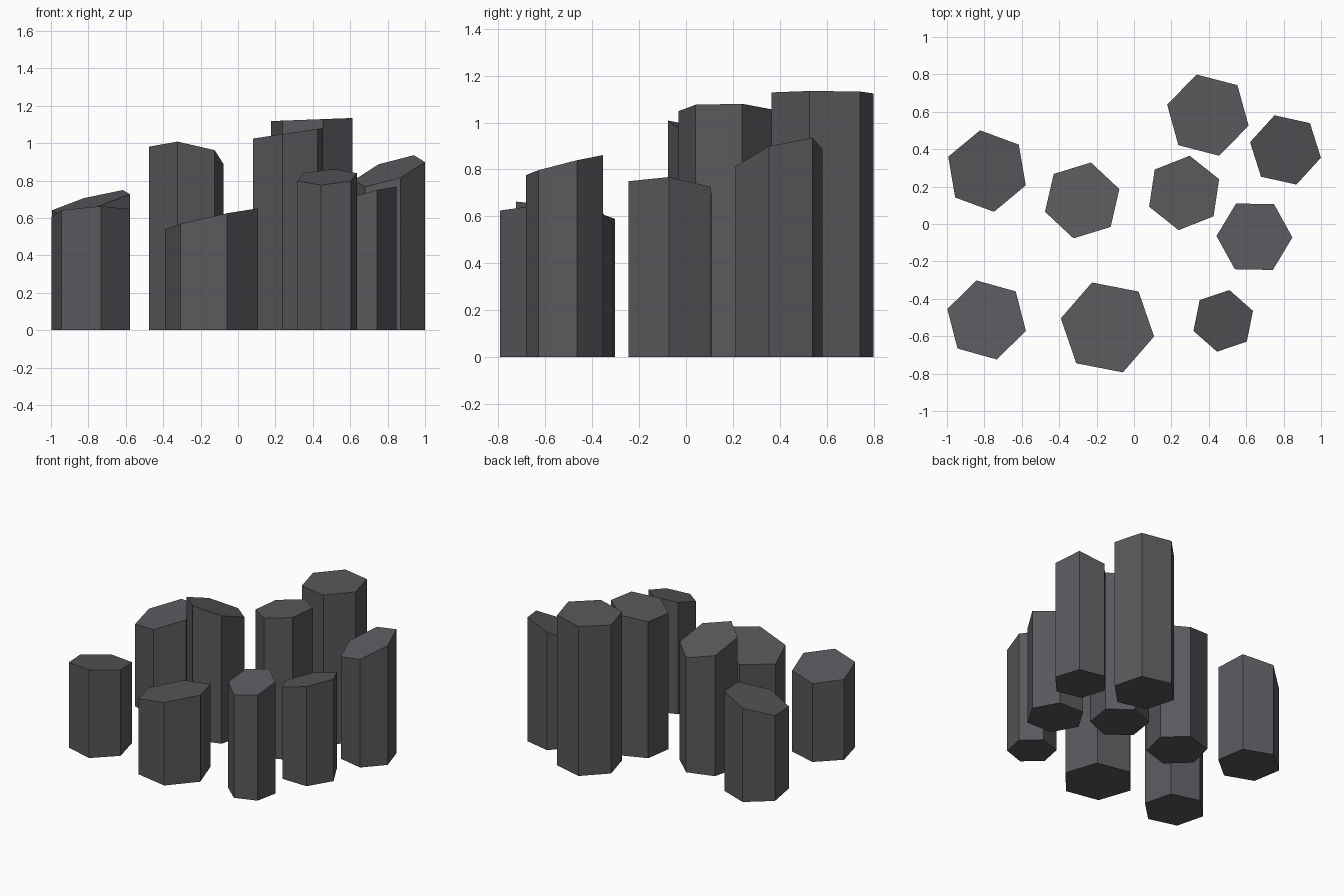
import bpy, bmesh
from math import cos, sin, radians

if "Cube" in bpy.data.objects:
    bpy.data.objects.remove(bpy.data.objects["Cube"])

stone = bpy.data.materials.new("dark_stone")
stone.diffuse_color = (0.1, 0.1, 0.11, 1)
stone.use_nodes = True
stone.node_tree.nodes["Principled BSDF"].inputs["Base Color"].default_value = stone.diffuse_color


def column(name, x, y, radius, turn, height, slope_x, slope_y):
    """Six-sided stone column with a tilted flat top."""
    bm = bmesh.new()
    corners = [(radius * cos(radians(turn + 60 * i)),
                radius * sin(radians(turn + 60 * i))) for i in range(6)]
    low = [bm.verts.new((dx, dy, 0)) for dx, dy in corners]
    high = [bm.verts.new((dx, dy, height + slope_x * dx + slope_y * dy))
            for dx, dy in corners]
    bm.faces.new(low[::-1])
    bm.faces.new(high)
    for i in range(6):
        j = (i + 1) % 6
        bm.faces.new((low[i], low[j], high[j], high[i]))
    mesh = bpy.data.meshes.new(name)
    bm.to_mesh(mesh)
    bm.free()
    mesh.materials.append(stone)
    obj = bpy.data.objects.new(name, mesh)
    obj.location = (x, y, 0)
    bpy.context.collection.objects.link(obj)


# name, centre x, y, radius, turn, centre height, top slope x, y
column("column_back_left", -0.786, 0.283, 0.221, 39.7, 0.684, 0.26, 0.146)
column("column_middle_left", -0.277, 0.126, 0.208, 17, 0.935, -0.129, -0.331)
column("column_middle_right", 0.268, 0.166, 0.201, 21.5, 1.052, 0.149, -0.002)
column("column_back", 0.395, 0.582, 0.225, 45.4, 1.126, 0.038, 0.0)
column("column_back_right", 0.81, 0.396, 0.194, 47.6, 0.8505, 0.321, 0.298)
column("column_right", 0.644, -0.068, 0.203, 58.9, 0.708, 0.292, -0.074)
column("column_front_left", -0.788, -0.513, 0.218, 44.4, 0.626, 0.057, -0.16)
column("column_front", -0.142, -0.553, 0.254, 49, 0.595, 0.216, -0.05)
column("column_front_right", 0.477, -0.518, 0.168, 18.6, 0.8185, 0.047, 0.25)
